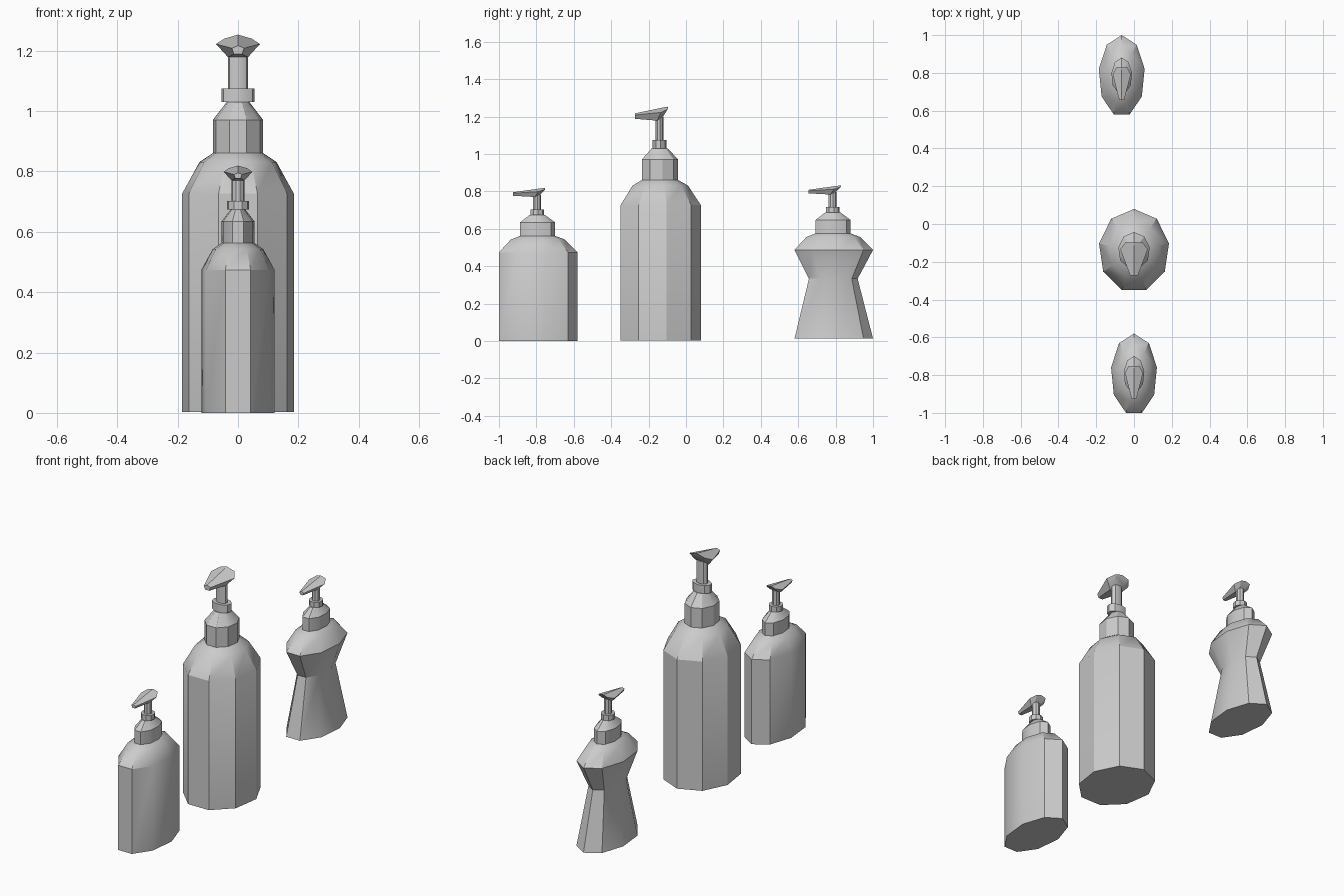
import bpy, bmesh, math

if "Cube" in bpy.data.objects:
    bpy.data.objects.remove(bpy.data.objects["Cube"])

SIDES = 9
RX, RY = 0.188, 0.2216        # radii of the large bottle


def finish(name, verts, faces):
    mesh = bpy.data.meshes.new(name)
    mesh.from_pydata(verts, [], faces)
    bm = bmesh.new()
    bm.from_mesh(mesh)
    bmesh.ops.recalc_face_normals(bm, faces=bm.faces)
    bm.to_mesh(mesh)
    bm.free()
    obj = bpy.data.objects.new(name, mesh)
    bpy.context.collection.objects.link(obj)
    bpy.ops.object.select_all(action='DESELECT')
    obj.select_set(True)
    bpy.context.view_layer.objects.active = obj
    bpy.ops.object.shade_smooth_by_angle(angle=math.radians(30))
    return obj


def skin(name, rings, place):
    """Bridge equal-sized closed rings and cap both ends."""
    n = len(rings[0])
    verts = [place(p) for ring in rings for p in ring]
    faces = [(i * n + j, i * n + (j + 1) % n, (i + 1) * n + (j + 1) % n, (i + 1) * n + j)
             for i in range(len(rings) - 1) for j in range(n)]
    faces += [tuple(range(n)), tuple(range(len(verts) - n, len(verts)))]
    return finish(name, verts, faces)


def ring(rx, ry, z):
    # nine-sided oval with one corner at the back
    a = [math.pi / 2 + 2 * math.pi * k / SIDES for k in range(SIDES)]
    return [(rx * math.cos(t), ry * math.sin(t), z) for t in a]


def head_section(y, ridge, half, wing, low_half, low, low_y):
    return [(0, y, ridge), (half, y, wing), (low_half, low_y, low),
            (-low_half, low_y, low), (-half, y, wing)]


# Profiles of the large bottle: (fraction of full radius, height)
STRAIGHT = [(1, 0.0), (1, 0.725)]
WAISTED = [(1, 0.0), (0.62, 0.49), (1, 0.725)]
SHOULDER = [(0.69, 0.83), (0.449, 0.86), (0.449, 0.97), (0.2, 1.03)]
PUMP = [(0.056, 0.0385, 1.03), (0.056, 0.0385, 1.075),
        (0.033, 0.0222, 1.075), (0.033, 0.0222, 1.2)]
HEAD = [head_section(-0.131, 1.217, 0.02, 1.208, 0.013, 1.188, -0.131),
        head_section(0.008, 1.246, 0.073, 1.222, 0.033, 1.178, -0.012),
        head_section(0.045, 1.253, 0.045, 1.240, 0.030, 1.205, 0.022)]


def bottle(name, body, location, scale):
    def place(p):
        return tuple(location[i] + p[i] * scale[i] for i in range(3))
    # body with shoulder and neck cap
    skin(name + "_body", [ring(RX * f, RY * f, z) for f, z in body + SHOULDER], place)
    # collar and stem
    skin(name + "_pump_stem", [ring(*r) for r in PUMP], place)
    # ridged spout head
    skin(name + "_pump_head", HEAD, place)


SMALL = (0.655, 0.977, 0.654)
bottle("large_bottle", STRAIGHT, (0, -0.142, 0.003), (1, 1, 0.998))
bottle("small_bottle", STRAIGHT, (0, -0.7965, 0), SMALL)
bottle("waisted_bottle", WAISTED, (-0.065, 0.7835, 0.013), SMALL)
